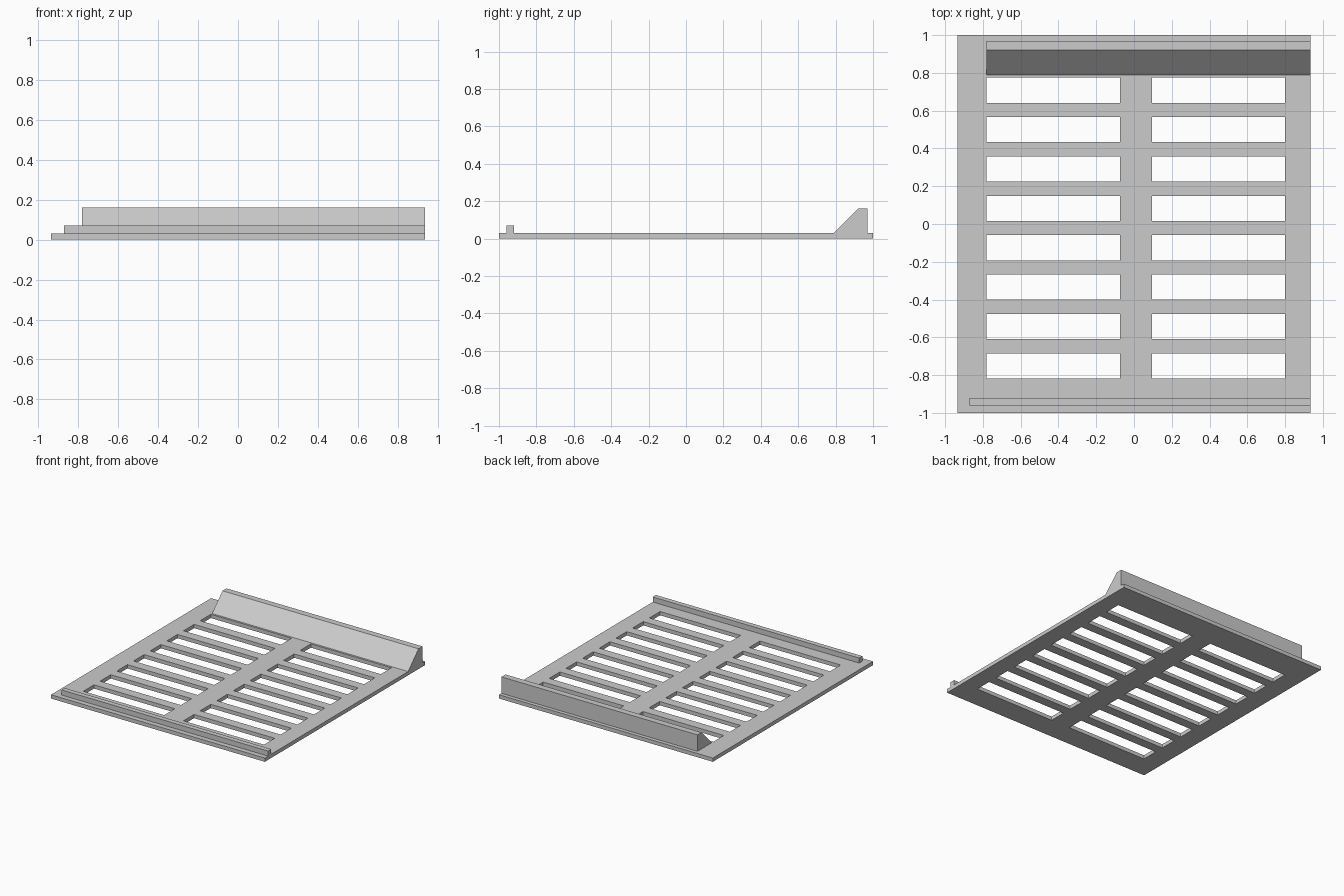
import bpy
import bmesh

cube = bpy.data.objects.get("Cube")
if cube:
    bpy.data.objects.remove(cube, do_unlink=True)

HALF_X, HALF_Y, THICK = 0.935, 1.0, 0.03

grey = bpy.data.materials.new("plain grey")
grey.use_nodes = True
colour = (0.6, 0.6, 0.6, 1)
grey.diffuse_color = colour
grey.node_tree.nodes["Principled BSDF"].inputs["Base Color"].default_value = colour


def finish(name, bm):
    bmesh.ops.recalc_face_normals(bm, faces=bm.faces)
    mesh = bpy.data.meshes.new(name)
    bm.to_mesh(mesh)
    bm.free()
    mesh.materials.append(grey)
    obj = bpy.data.objects.new(name, mesh)
    bpy.context.collection.objects.link(obj)
    return obj


def extrude(bm, faces, offset):
    """Thicken flat faces into a closed solid."""
    geom = bmesh.ops.extrude_face_region(bm, geom=faces, use_keep_orig=True)["geom"]
    verts = [g for g in geom if isinstance(g, bmesh.types.BMVert)]
    bmesh.ops.translate(bm, verts=verts, vec=offset)


def bar(name, profile, x_start):
    """Extrude a (y, z) profile from x_start to the left edge of the plate."""
    bm = bmesh.new()
    face = bm.faces.new([bm.verts.new((x_start, y, z)) for y, z in profile])
    extrude(bm, [face], (HALF_X - x_start, 0, 0))
    return finish(name, bm)


# Slotted base plate: a grid of cells with the slot cells left open
ROWS, PITCH, SLOT, FIRST = 8, 0.2085, 0.133, -0.818
xs = [-HALF_X, -0.78, -0.073, 0.095, 0.8, HALF_X]
ys = [-HALF_Y]
for row in range(ROWS):
    ys += [FIRST + row * PITCH, FIRST + row * PITCH + SLOT]
ys.append(HALF_Y)

bm = bmesh.new()
grid = [[bm.verts.new((x, y, 0)) for x in xs] for y in ys]
cells = []
for j in range(len(ys) - 1):
    for i in range(len(xs) - 1):
        if i % 2 and j % 2:
            continue
        cells.append(bm.faces.new((grid[j][i], grid[j][i + 1],
                                   grid[j + 1][i + 1], grid[j + 1][i])))
extrude(bm, cells, (0, 0, THICK))
finish("slotted_plate", bm)

# Low lip along the front
bar("front_lip", [(-0.96, THICK), (-0.92, THICK), (-0.92, 0.07), (-0.96, 0.07)], -0.87)

# Sloped stop along the back
bar("back_wedge", [(0.79, THICK), (0.97, THICK), (0.97, 0.16), (0.92, 0.16)], -0.78)
